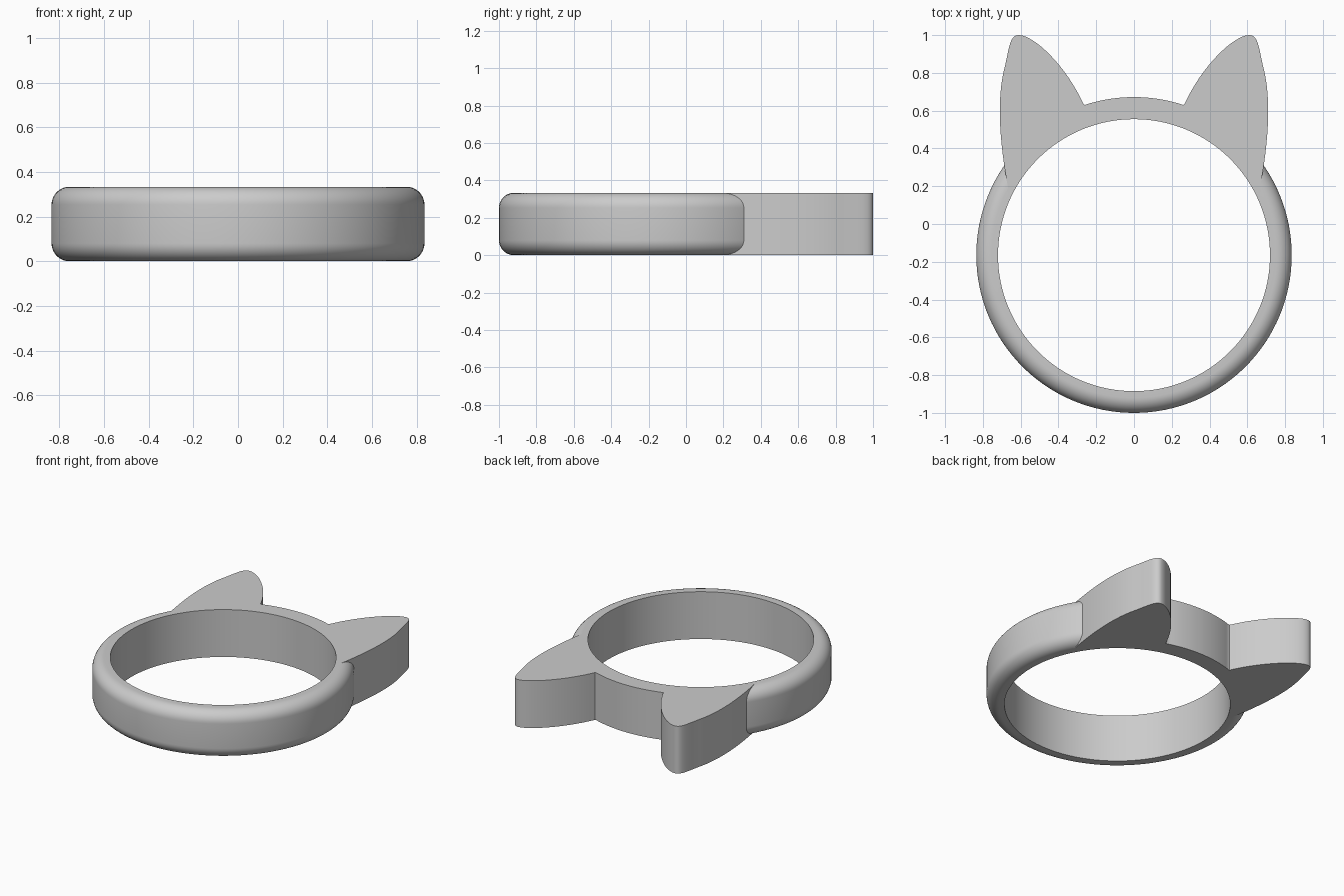
import bpy, bmesh, math
from mathutils import Vector
from mathutils.geometry import interpolate_bezier

CENTRE_Y, OUTER, INNER, HEIGHT, FILLET = -0.165, 0.835, 0.72, 0.333, 0.08

cube = bpy.data.objects.get("Cube")
if cube:
    bpy.data.objects.remove(cube, do_unlink=True)

grey = bpy.data.materials.new("plain grey")
grey.use_nodes = True
colour = (0.6, 0.6, 0.6, 1)
grey.diffuse_color = colour
grey.node_tree.nodes["Principled BSDF"].inputs["Base Color"].default_value = colour


def make_object(name, bm):
    bmesh.ops.recalc_face_normals(bm, faces=bm.faces)
    mesh = bpy.data.meshes.new(name)
    bm.to_mesh(mesh)
    bm.free()
    mesh.materials.append(grey)
    obj = bpy.data.objects.new(name, mesh)
    bpy.context.collection.objects.link(obj)
    return obj


def polar(radius, degrees):
    a = math.radians(degrees)
    return Vector((radius * math.cos(a), CENTRE_Y + radius * math.sin(a), 0))


# Ring band: a profile with two rounded outer corners, turned round the centre
def corner(z, start):
    return [(OUTER - FILLET + FILLET * math.cos(math.radians(start + 9 * i)),
             z + FILLET * math.sin(math.radians(start + 9 * i))) for i in range(11)]


profile = [(INNER, 0)] + corner(FILLET, -90) + corner(HEIGHT - FILLET, 0) + [(INNER, HEIGHT)]
segments = 128
bm = bmesh.new()
rings = []
for s in range(segments):
    angle = 360 * s / segments
    rings.append([bm.verts.new(polar(r, angle) + Vector((0, 0, z))) for r, z in profile])
for s in range(segments):
    a, b = rings[s], rings[(s + 1) % segments]
    for i in range(len(profile)):
        j = (i + 1) % len(profile)
        bm.faces.new((a[i], b[i], b[j], a[j]))
band = make_object("ring_band", bm)

# Ears and the square-edged back arc between them: one extruded outline
EAR_CURVES = [
    ((0.665, 0.18), (0.72, 0.47), (0.722, 0.68), (0.687, 0.82)),
    ((0.687, 0.82), (0.66, 0.93), (0.66, 1.0), (0.61, 1.0)),
    ((0.61, 1.0), (0.53, 1.0), (0.36, 0.84), (0.266, 0.632)),
]
ear = []
for curve in EAR_CURVES:
    points = interpolate_bezier(*[Vector((x, y, 0)) for x, y in curve], 17)
    ear += points if not ear else points[1:]
back_arc = [polar(OUTER + 0.002, 72 + 2 * i) for i in range(19)]
mirrored_ear = [Vector((-p.x, p.y, 0)) for p in reversed(ear)]
inside_arc = [polar(INNER + 0.02, 152 - 2 * i) for i in range(63)]

bm = bmesh.new()
face = bm.faces.new([bm.verts.new(p) for p in ear + back_arc + mirrored_ear + inside_arc])
extruded = bmesh.ops.extrude_face_region(bm, geom=[face])
top = [v for v in extruded["geom"] if isinstance(v, bmesh.types.BMVert)]
bmesh.ops.translate(bm, verts=top, vec=(0, 0, HEIGHT))
ears = make_object("ears", bm)

# Fuse the ears with the band
union = band.modifiers.new("join ears", "BOOLEAN")
union.operation = "UNION"
union.solver = "EXACT"
union.object = ears
bpy.ops.object.select_all(action="DESELECT")
bpy.context.view_layer.objects.active = band
band.select_set(True)
bpy.ops.object.modifier_apply(modifier=union.name)
bpy.data.objects.remove(ears, do_unlink=True)
band.name = "ring_with_ears"
bpy.ops.object.shade_smooth_by_angle(angle=math.radians(30))
